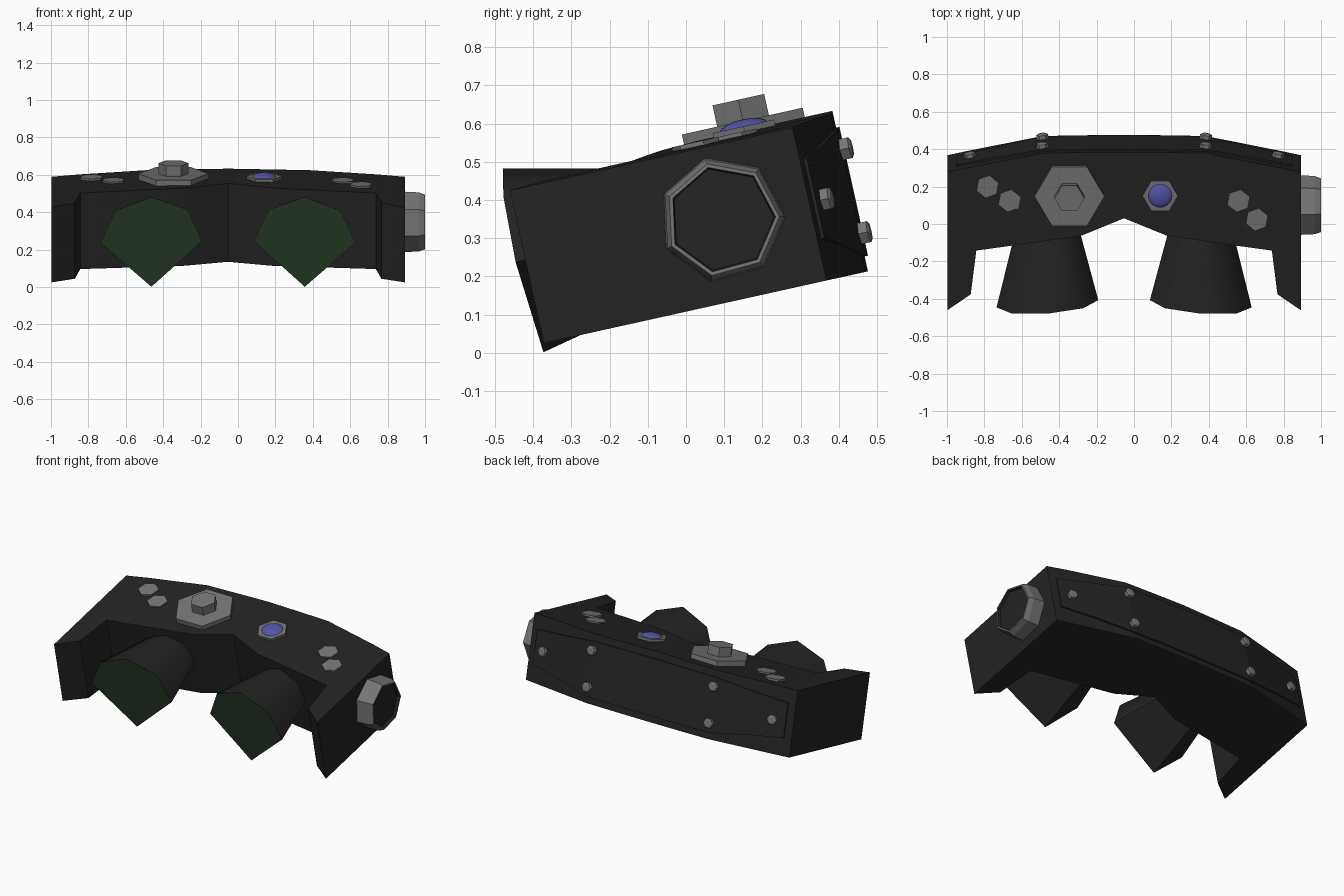
import bpy, bmesh
from math import cos, sin, radians, pi
from mathutils import Matrix, Vector

cube = bpy.data.objects.get("Cube")
if cube:
    bpy.data.objects.remove(cube, do_unlink=True)

# The whole headset leans forward and sits a little right of centre
TILT = Matrix.Translation((-0.053, 0, 0)) @ Matrix.Rotation(radians(12.5), 4, 'X')


def material(name, rgb):
    m = bpy.data.materials.new(name)
    m.use_nodes = True
    m.diffuse_color = (*rgb, 1)
    bsdf = next(n for n in m.node_tree.nodes if n.type == 'BSDF_PRINCIPLED')
    bsdf.inputs["Base Color"].default_value = (*rgb, 1)
    return m


BLACK = material("matte black", (0.017, 0.017, 0.017))
GREY = material("steel grey", (0.18, 0.18, 0.18))
BLUE = material("indicator blue", (0.09, 0.09, 0.40))
GREEN = material("dark green glass", (0.020, 0.042, 0.020))


def loft(name, rings, mats, start=0, smooth=0):
    """Skin a list of rings and cap both ends; the last len(mats)-1 spans and
    the end cap use the second material from ring index `start` on."""
    bm = bmesh.new()
    loops = [[bm.verts.new(p) for p in ring] for ring in rings]
    n = len(loops[0])
    bm.faces.new(loops[0])
    for i, (a, b) in enumerate(zip(loops, loops[1:])):
        for k in range(n):
            f = bm.faces.new((a[k], a[(k + 1) % n], b[(k + 1) % n], b[k]))
            f.material_index = int(len(mats) > 1 and i >= start)
    bm.faces.new(loops[-1]).material_index = len(mats) - 1
    bmesh.ops.recalc_face_normals(bm, faces=bm.faces)
    bm.transform(TILT)
    mesh = bpy.data.meshes.new(name)
    bm.to_mesh(mesh)
    bm.free()
    for m in mats:
        mesh.materials.append(m)
    ob = bpy.data.objects.new(name, mesh)
    bpy.context.collection.objects.link(ob)
    if smooth:
        bpy.ops.object.select_all(action='DESELECT')
        ob.select_set(True)
        bpy.context.view_layer.objects.active = ob
        bpy.ops.object.shade_smooth_by_angle(angle=radians(smooth))
    return ob


def turned(name, centre, axis, steps, mats, sides=6, phase=0, **kw):
    """Polygonal turned part: steps are (distance along axis, radius)."""
    axis = Vector(axis).normalized()
    u = Vector((0, 1, 0)) if abs(axis.x) > 0.9 else Vector((1, 0, 0))
    u = (u - axis * u.dot(axis)).normalized()
    v = axis.cross(u)
    rings = []
    for d, r in steps:
        ring = []
        for k in range(sides):
            a = phase + 2 * pi * k / sides
            ring.append(Vector(centre) + axis * d + (u * cos(a) + v * sin(a)) * r)
        rings.append(ring)
    return loft(name, rings, mats, **kw)


def mirrored(columns):
    """Columns listed from the outside in, x first, ending on the centre line."""
    return [(-c[0], *c[1:]) for c in columns] + [c for c in reversed(columns) if c[0] > 0]


# Body shell: columns of x, front, back, top
BOTTOM = 0.105
columns = mirrored([(0.945, -0.358, 0.40, 0.515), (0.82, -0.27, 0.427, 0.52),
                    (0.79, -0.03, 0.433, 0.521), (0.435, 0.022, 0.505, 0.528),
                    (0.23, 0.053, 0.509, 0.531), (0, 0.15, 0.511, 0.535)])
loft("body_shell", [[(x, f, BOTTOM), (x, b, BOTTOM), (x, b, t), (x, f, t)]
                    for x, f, b, t in columns], [BLACK])

# Raised panel wrapped around the back: columns of x, back, low, high
panel = mirrored([(0.90, 0.41, 0.215, 0.43), (0.70, 0.453, 0.19, 0.45),
                  (0.435, 0.505, 0.145, 0.485), (0, 0.511, 0.145, 0.49)])
loft("back_panel", [[(x, b - 0.01, lo), (x, b + 0.009, lo), (x, b + 0.009, hi), (x, b - 0.01, hi)]
                    for x, b, lo, hi in panel], [BLACK])

# Eyepieces: flared barrels with a flat upper fan and a pointed lower edge
for side, sx in (("right", -1), ("left", 1)):
    def outline(y, rx, rz, yaw):
        pts = []
        for deg in (0, 45, 90, 135, 180, 270):
            c, s = cos(radians(deg)), sin(radians(deg))
            pts.append((sx * (0.41 + rx * c), y - yaw * c, 0.328 + rz * s))
        return pts
    loft(side + "_eyepiece", [outline(0.12, 0.15, 0.14, 0), outline(-0.364, 0.272, 0.246, 0.02)],
         [BLACK, GREEN], start=1, smooth=50)

# Side dial with a dark sunken face
turned("side_dial", (0.94, 0.168, 0.321), (1, 0, 0),
       [(0, 0.166), (0.08, 0.162), (0.112, 0.15), (0.112, 0.14), (0.095, 0.136)],
       [GREY, BLACK], sides=7, phase=radians(-10), start=3)

# Large stepped nut on top
turned("top_nut_base", (-0.292, 0.275, 0.51), (0, 0, 1), [(0, 0.187), (0.05, 0.187)], [GREY])
turned("top_nut_head", (-0.292, 0.277, 0.55), (0, 0, 1), [(0, 0.08), (0.067, 0.08)], [GREY])

# Indicator light in a hexagonal bezel
turned("light_bezel", (0.193, 0.275, 0.515), (0, 0, 1), [(0, 0.095), (0.031, 0.095)], [GREY])
turned("light_dome", (0.193, 0.275, 0.544), (0, 0, 1),
       [(0, 0.065), (0.008, 0.058), (0.014, 0.044), (0.019, 0.024), (0.02, 0.005)],
       [BLUE], sides=20, smooth=60)

# Flat hexagonal bolts on top
for i, (x, y) in enumerate([(-0.73, 0.322), (-0.613, 0.245), (0.613, 0.245), (0.71, 0.142)]):
    turned(f"top_bolt_{i + 1}", (x, y, 0.51), (0, 0, 1), [(0, 0.063), (0.023, 0.063)],
           [GREY], phase=radians(20))

# Screws on the back, square to the panel under them
for side, sx in (("right", -1), ("left", 1)):
    for part, x, y, z, lean in (("upper", 0.435, 0.505, 0.431, 0.1),
                                ("lower", 0.435, 0.505, 0.206, 0.1),
                                ("outer", 0.82, 0.427, 0.314, 0.21)):
        turned(f"{side}_{part}_screw", (sx * x, y, z), (sx * lean, 1, 0),
               [(0, 0.032), (0.03, 0.032), (0.036, 0.022)], [GREY])
